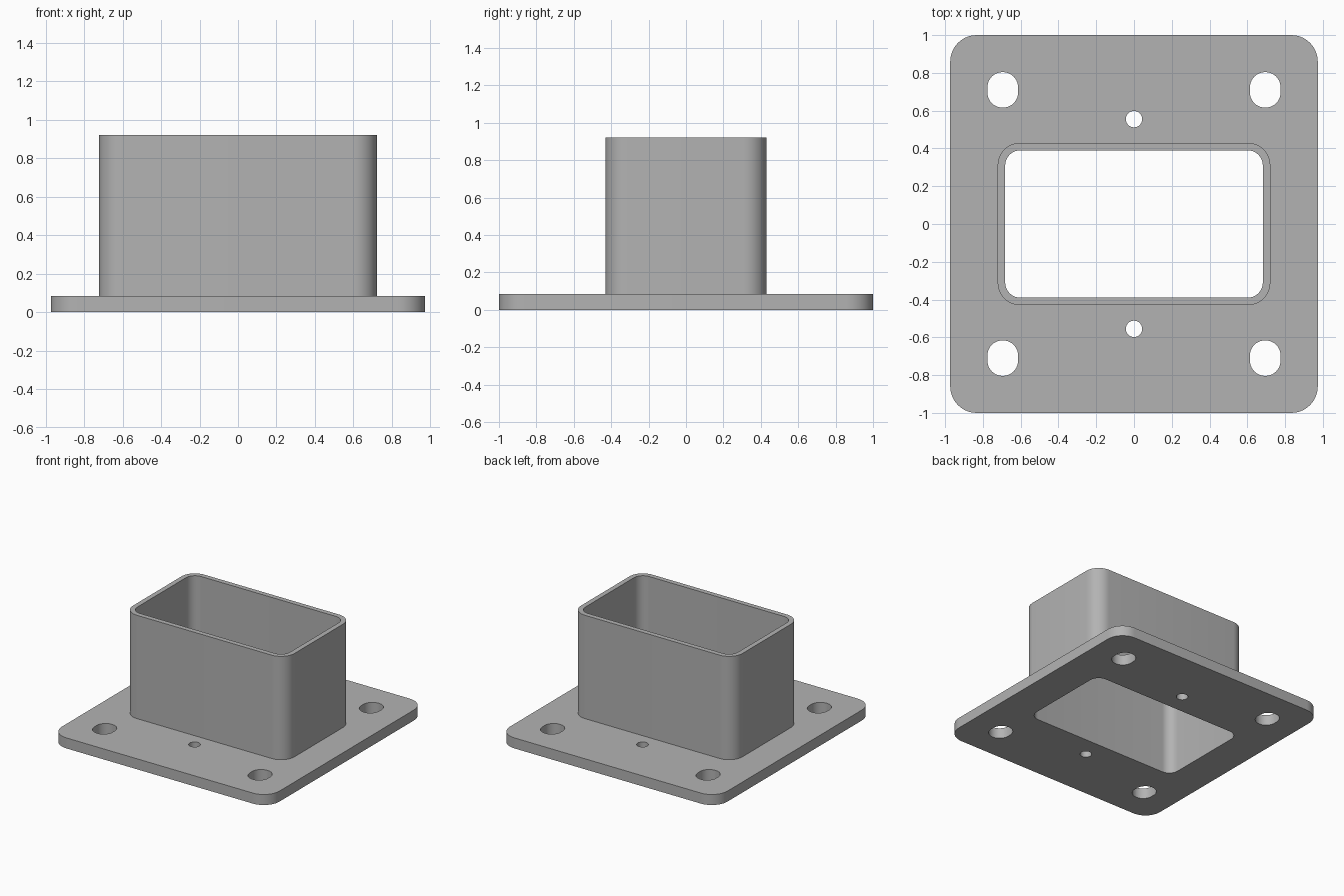
import bpy, bmesh
from math import sin, cos, pi, radians
from mathutils import Vector

cube = bpy.data.objects.get("Cube")
if cube:
    bpy.data.objects.remove(cube, do_unlink=True)

PLATE_TOP, TUBE_TOP = 0.085, 0.92

steel = bpy.data.materials.new("grey_steel")
steel.use_nodes = True
steel.diffuse_color = (0.45, 0.45, 0.45, 1)
steel.node_tree.nodes["Principled BSDF"].inputs["Base Color"].default_value = (0.45, 0.45, 0.45, 1)


def rounded(half_x, half_y, radius, cx=0, cy=0, steps=10):
    """Counter-clockwise rounded rectangle outline."""
    points = []
    for corner, (sx, sy) in enumerate([(1, 1), (-1, 1), (-1, -1), (1, -1)]):
        for i in range(steps + 1):
            a = (corner + i / steps) * pi / 2
            points.append((cx + sx * (half_x - radius) + radius * cos(a),
                           cy + sy * (half_y - radius) + radius * sin(a)))
    return points


def wall(bm, outline, low, high, inward=False):
    """Vertical wall along an outline."""
    rings = [[bm.verts.new((x, y, z)) for x, y in outline] for z in (low, high)]
    for i in range(len(outline)):
        j = (i + 1) % len(outline)
        face = bm.faces.new((rings[0][i], rings[0][j], rings[1][j], rings[1][i]))
        if inward:
            face.normal_flip()


def cap(bm, outlines, z, up):
    """Flat face bounded by the first outline, with the others as holes."""
    edges = []
    for outline in outlines:
        ring = [bm.verts.new((x, y, z)) for x, y in outline]
        edges += [bm.edges.new((ring[i - 1], ring[i])) for i in range(len(ring))]
    filled = bmesh.ops.triangle_fill(bm, edges=edges, use_beauty=True,
                                     normal=Vector((0, 0, 1)))
    for face in filled["geom"]:
        if isinstance(face, bmesh.types.BMFace):
            face.normal_update()
            if (face.normal.z > 0) != up:
                face.normal_flip()


def finish(bm, name):
    """Weld the surfaces and make a shaded object."""
    bmesh.ops.remove_doubles(bm, verts=bm.verts, dist=0.0001)
    mesh = bpy.data.meshes.new(name)
    bm.to_mesh(mesh)
    bm.free()
    mesh.materials.append(steel)
    obj = bpy.data.objects.new(name, mesh)
    bpy.context.collection.objects.link(obj)
    bpy.ops.object.select_all(action="DESELECT")
    obj.select_set(True)
    bpy.context.view_layer.objects.active = obj
    bpy.ops.object.shade_smooth_by_angle(angle=radians(30))


# Outlines of the plate, tube and holes
plate_edge = rounded(0.973, 1.0, 0.14)
tube_outer = rounded(0.722, 0.43, 0.12)
tube_inner = rounded(0.682, 0.39, 0.08)
holes = [rounded(0.081, 0.094, 0.08, x, y) for x in (-0.695, 0.695) for y in (-0.71, 0.71)]
holes += [rounded(0.0432, 0.0432, 0.043, 0, y) for y in (-0.555, 0.555)]

# Base plate with slotted bolt holes and two small pin holes
bm = bmesh.new()
cap(bm, [plate_edge, tube_inner] + holes, 0, up=False)
cap(bm, [plate_edge, tube_outer] + holes, PLATE_TOP, up=True)
wall(bm, plate_edge, 0, PLATE_TOP)
for hole in holes:
    wall(bm, hole, 0, PLATE_TOP, inward=True)
finish(bm, "base_plate")

# Rectangular tube, its bore running on through the plate
bm = bmesh.new()
wall(bm, tube_outer, PLATE_TOP, TUBE_TOP)
wall(bm, tube_inner, 0, TUBE_TOP, inward=True)
cap(bm, [tube_outer, tube_inner], TUBE_TOP, up=True)
finish(bm, "tube")
